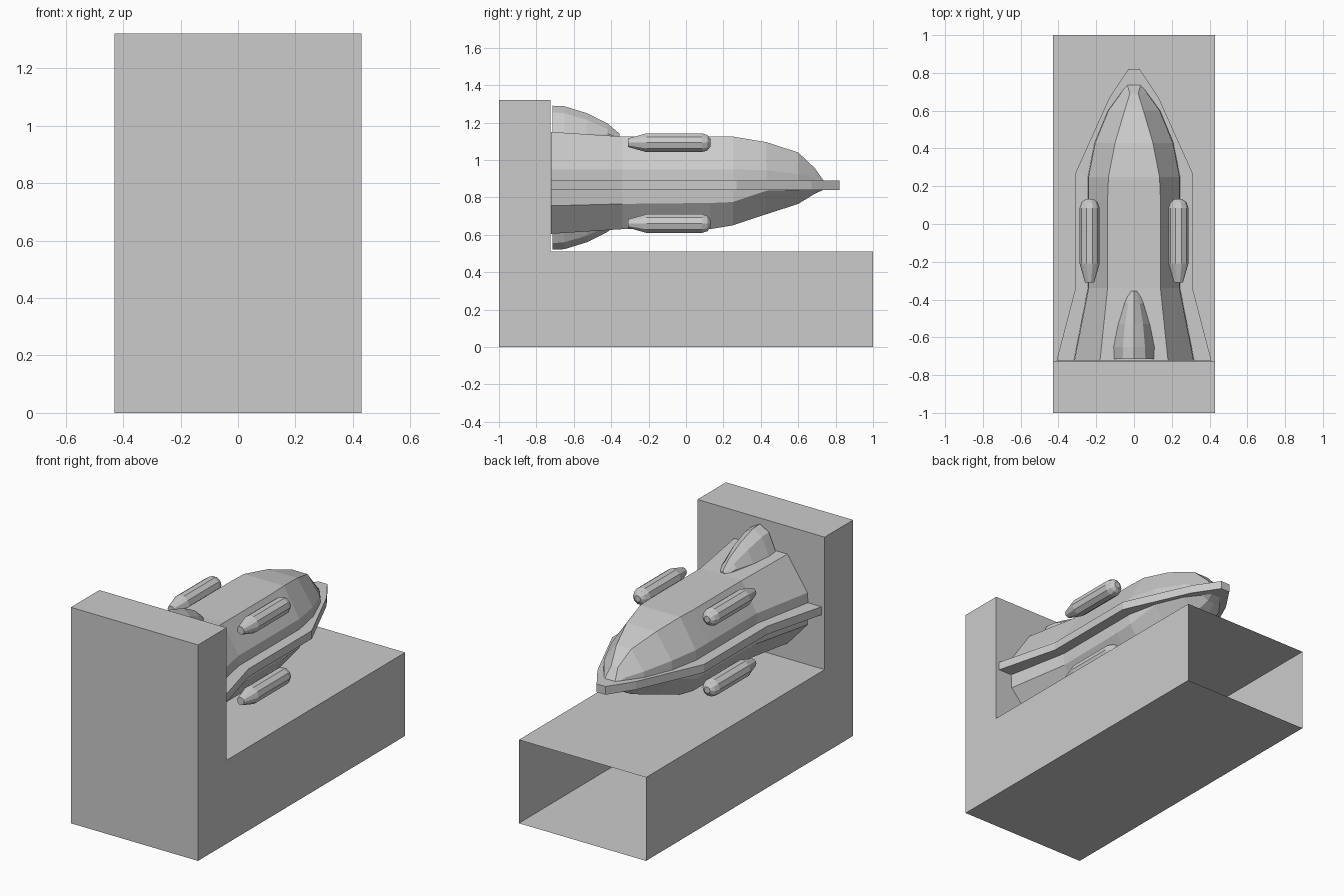
import bpy, bmesh, math

if "Cube" in bpy.data.objects:
    bpy.data.objects.remove(bpy.data.objects["Cube"])


def finish(name, bm, open_face=None):
    bmesh.ops.recalc_face_normals(bm, faces=bm.faces)
    if open_face:
        bmesh.ops.delete(bm, geom=[f for f in bm.faces if open_face(f)], context='FACES')
    me = bpy.data.meshes.new(name)
    bm.to_mesh(me)
    bm.free()
    ob = bpy.data.objects.new(name, me)
    bpy.context.collection.objects.link(ob)
    return ob


def loft(name, rings, open_face=None):
    """Skin a list of equal-length closed rings and cap both ends."""
    bm = bmesh.new()
    rows = [[bm.verts.new(p) for p in r] for r in rings]
    n = len(rows[0])
    for a, b in zip(rows, rows[1:]):
        for i in range(n):
            j = (i + 1) % n
            bm.faces.new((a[i], a[j], b[j], b[i]))
    bm.faces.new(rows[0])
    bm.faces.new(rows[-1])
    return finish(name, bm, open_face)


def mirrored(y, half):
    """Full ring from right-hand (x, z) points, mirrored across x = 0."""
    return ([(x, y, z) for x, z in half]
            + [(-x, y, z) for x, z in reversed(half) if x > 0])


# L-shaped stand, hollow and open at its far end
L = [(-1, 0), (1, 0), (1, .51), (-.725, .51), (-.725, 1.32), (-1, 1.32)]
loft("stand", [[(x, y, z) for y, z in L] for x in (-.43, .43)],
     lambda f: f.calc_center_median().y > .99)

# Hull: y, top half width, side half width, top z, upper shoulder z, lower shoulder z, bottom z
stations = [
    (-.723, .18, .315, 1.15, .95, .755, .605),
    (-.34, .14, .24, 1.125, .95, .765, .63),
    (.13, .14, .24, 1.125, .95, .77, .63),
    (.25, .135, .24, 1.125, .95, .775, .65),
    (.43, .10, .205, 1.095, .945, .835, .71),
    (.60, .05, .135, 1.04, .925, .84, .765),
    (.69, .022, .07, .955, .905, .842, .82),
    (.735, .035, .04, .89, .88, .845, .84),
]
loft("hull", [mirrored(y, [(wt, zt), (ws, zu), (ws + .005, .865), (ws, zl), (wt, zb)])
              for y, wt, ws, zt, zu, zl, zb in stations])

# Flat rail around the hull
rail = [(.41, -.723), (.31, -.34), (.31, .27), (.13, .67), (.03, .82)]
outline = rail + [(-x, y) for x, y in reversed(rail)]
loft("side_rail", [[(x, y, z) for x, y in outline] for z in (.84, .89)])

# Tail fins above and below: y, base half width, shoulder half width, ridge z, shoulder z
fin = [
    (-.715, .11, .06, 1.29, 1.255),
    (-.65, .11, .058, 1.287, 1.25),
    (-.53, .083, .048, 1.25, 1.215),
    (-.42, .05, .03, 1.195, 1.165),
    (-.355, .022, .012, 1.14, 1.128),
]
for name, flip in (("upper_fin", False), ("lower_fin", True)):
    rings = []
    for y, wb, ws, zr, zs in fin:
        half = [(0, zr), (ws, zs), (wb, min(1.14, zs - .01)), (wb, 1.11)]
        if flip:
            half = [(x, 1.81 - z) for x, z in half]
        rings.append(mirrored(y, half))
    loft(name, rings)

# Four pods: tapered nozzle, barrel, rounded nose
pod = [(-.31, .024), (-.21, .053), (.085, .053), (.115, .043), (.132, .02)]
SIDES = 10
for side, sx in (("right", 1), ("left", -1)):
    for level, z in (("upper", 1.092), ("lower", .66)):
        loft(f"{side}_{level}_pod",
             [[(sx * .235 + r * math.cos(i * math.tau / SIDES), y,
                z + r * math.sin(i * math.tau / SIDES)) for i in range(SIDES)]
              for y, r in pod])
